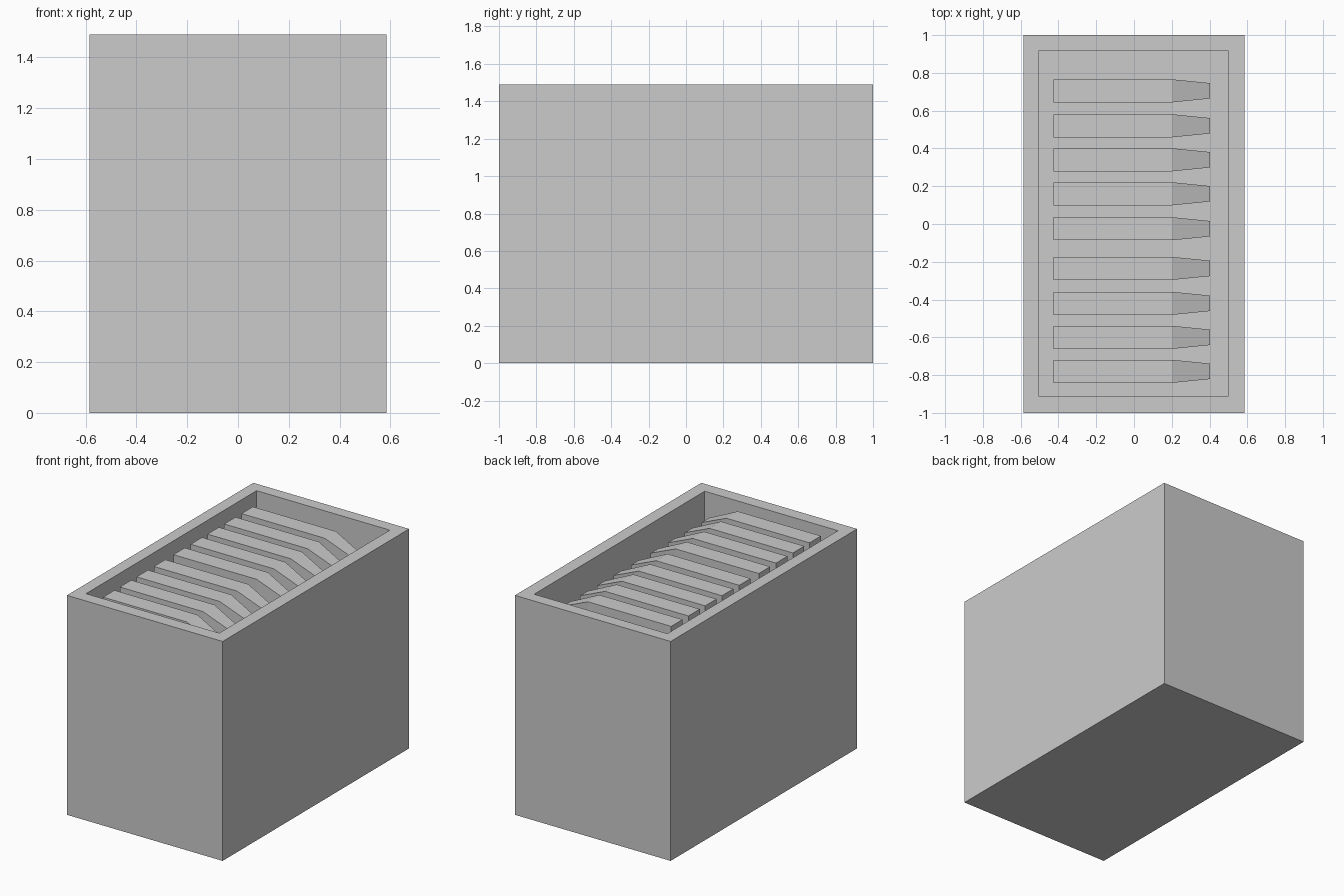
import bpy, bmesh
from mathutils import Vector

if "Cube" in bpy.data.objects:
    bpy.data.objects.remove(bpy.data.objects["Cube"])

RIM, FLOOR = 1.49, 0.94


def make_object(name, bm):
    bmesh.ops.recalc_face_normals(bm, faces=bm.faces)
    mesh = bpy.data.meshes.new(name)
    bm.to_mesh(mesh)
    bm.free()
    obj = bpy.data.objects.new(name, mesh)
    bpy.context.collection.objects.link(obj)
    return obj


def loft(name, rings):
    """Closed solid through a series of four-point rings."""
    bm = bmesh.new()
    loops = [[bm.verts.new(p) for p in ring] for ring in rings]
    for a, b in zip(loops, loops[1:]):
        for i in range(4):
            j = (i + 1) % 4
            bm.faces.new((a[i], a[j], b[j], b[i]))
    bm.faces.new(loops[0])
    bm.faces.new(loops[-1])
    return make_object(name, bm)


def level(x0, x1, y0, y1, z):
    return [(x0, y0, z), (x1, y0, z), (x1, y1, z), (x0, y1, z)]


def section(x, y, z, w, h):
    return [(x, y - w / 2, z - h / 2), (x, y + w / 2, z - h / 2),
            (x, y + w / 2, z + h / 2), (x, y - w / 2, z + h / 2)]


# Open-topped crate: outer wall, flat rim, recess
outer = (-0.585, 0.585, -1, 1)
inner = (-0.503, 0.498, -0.912, 0.918)
loft("crate", [level(*outer, 0), level(*outer, RIM),
               level(*inner, RIM), level(*inner, FLOOR)])

# Row of upright plates with a tapered nose toward +x
top = 1.46
height = top - FLOOR
mid = (top + FLOOR) / 2
centres = [-0.78, -0.60, -0.42, -0.235, -0.025, 0.16, 0.34, 0.52, 0.705]
for i, y in enumerate(centres):
    loft(f"plate_{i + 1}", [section(-0.425, y, mid, 0.122, height),
                            section(0.2, y, mid, 0.122, height),
                            section(0.402, y, mid, 0.082, height * 0.65)])
